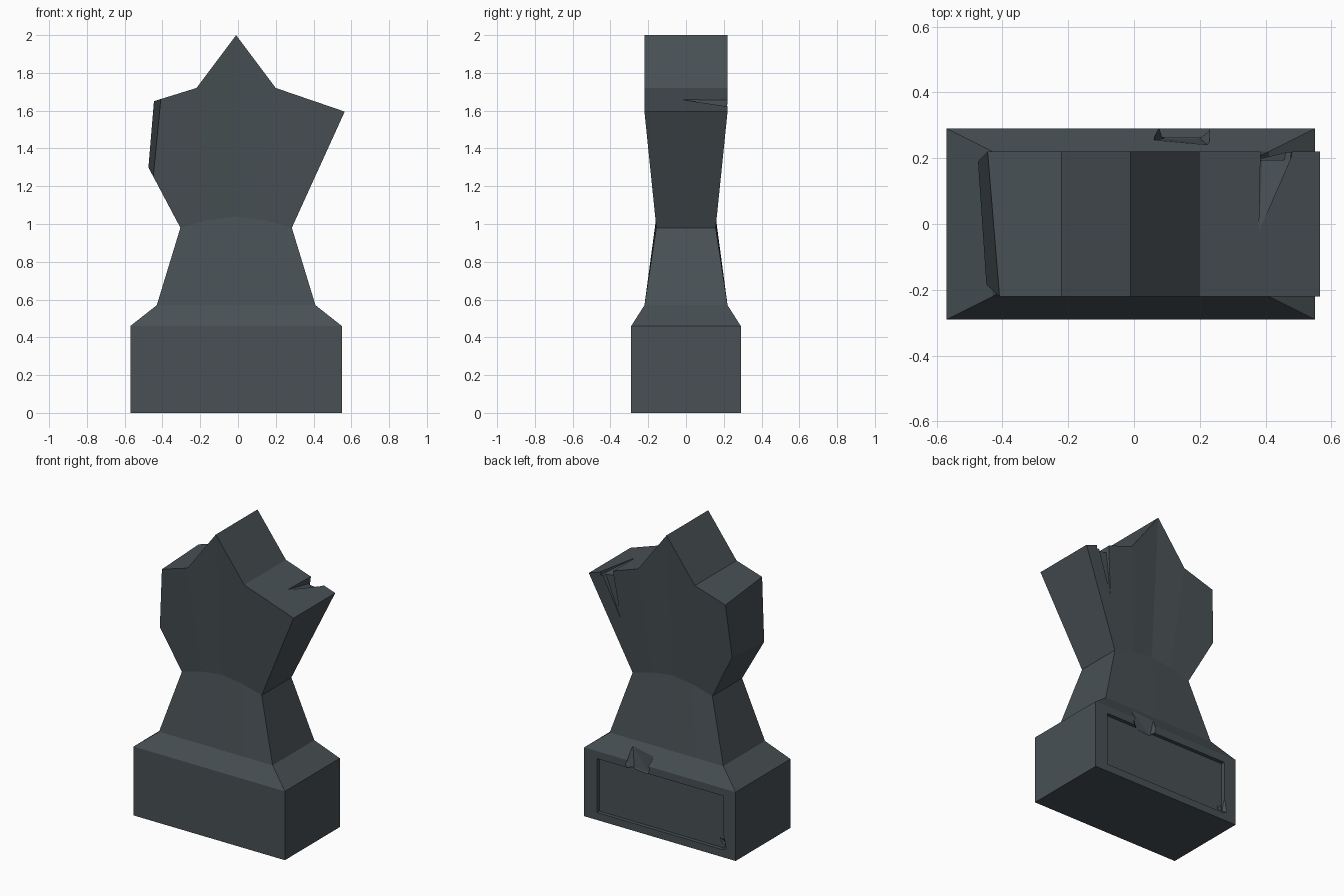
import bpy, bmesh

if "Cube" in bpy.data.objects:
    bpy.data.objects.remove(bpy.data.objects["Cube"])

stone = bpy.data.materials.new("dark_slate")
stone.diffuse_color = (0.065, 0.081, 0.089, 1)
stone.use_nodes = True
stone.node_tree.nodes["Principled BSDF"].inputs["Base Color"].default_value = stone.diffuse_color


def make_object(name, bm):
    bmesh.ops.recalc_face_normals(bm, faces=bm.faces)
    me = bpy.data.meshes.new(name)
    bm.to_mesh(me)
    bm.free()
    me.materials.append(stone)
    ob = bpy.data.objects.new(name, me)
    bpy.context.collection.objects.link(ob)
    return ob


def hull(name, pts):
    bm = bmesh.new()
    for p in pts:
        bm.verts.new(p)
    bmesh.ops.convex_hull(bm, input=bm.verts)
    return make_object(name, bm)


def carve(target, cutter):
    cutter.hide_render = True
    mod = target.modifiers.new("carve", 'BOOLEAN')
    mod.operation = 'DIFFERENCE'
    mod.solver = 'EXACT'
    mod.object = cutter
    bpy.context.view_layer.objects.active = target
    bpy.ops.object.modifier_apply(modifier=mod.name)
    bpy.data.objects.remove(cutter)


# Stone body: rows of five columns (x, z) with a half depth for each row
def even(x0, x1, z):
    return [(x0 + (x1 - x0) * i / 4, z) for i in range(5)]


rows = [
    (0.29, even(-0.57, 0.55, 0)),
    (0.29, even(-0.57, 0.55, 0.46)),
    (0.22, even(-0.43, 0.41, 0.57)),
    (0.157, [(-0.305, 0.98), (-0.16, 1.02), (-0.01, 1.04), (0.14, 1.02), (0.285, 0.98)]),
    (0.22, [(-0.63, 1.593), (-0.22, 1.72), (-0.01, 2.0), (0.20, 1.72), (0.565, 1.595)]),
]
bm = bmesh.new()
front, back = [[[bm.verts.new((x, s * d, z)) for x, z in r] for d, r in rows] for s in (-1, 1)]
for g in (front, back):
    for r in range(4):
        for c in range(4):
            bm.faces.new((g[r][c], g[r][c + 1], g[r + 1][c + 1], g[r + 1][c]))
for r in (0, 4):                      # bottom and top
    for c in range(4):
        bm.faces.new((front[r][c], front[r][c + 1], back[r][c + 1], back[r][c]))
for c in (0, 4):                      # left and right sides
    for r in range(4):
        bm.faces.new((front[r][c], front[r + 1][c], back[r + 1][c], back[r][c]))
bmesh.ops.dissolve_limit(bm, angle_limit=0.001, verts=bm.verts, edges=bm.edges)
body = make_object("stone_marker", bm)

# Broken left arm tip
tip = [(-0.445 + 0.09 * (z - 1.65) - 0.08 * (y - 0.22) - out, y, z)
       for z in (1.2, 1.8) for y in (-0.4, 0.4) for out in (0, 0.5)]
carve(body, hull("tip_cutter", tip))

# Crack in the right arm: shallow ramp on top and a tapering groove on the back
carve(body, hull("ramp_cutter", [
    (0.38, -0.02, 1.659), (0.38, -0.02, 1.70), (0.385, 0.24, 1.70), (0.49, 0.24, 1.70),
    (0.39, 0.195, 1.615), (0.475, 0.195, 1.605), (0.385, 0.24, 1.61), (0.48, 0.24, 1.60)]))
carve(body, hull("groove_cutter", [
    (0.385, 0.25, 1.67), (0.485, 0.25, 1.64), (0.39, 0.195, 1.66),
    (0.47, 0.195, 1.64), (0.35, 0.19, 1.34), (0.35, 0.25, 1.33)]))

# Recessed panel on the back of the base
carve(body, hull("panel_cutter", [(x, y, z) for x in (-0.48, 0.455)
                                  for y in (0.265, 0.4) for z in (0.05, 0.41)]))

# Chips across the panel's top edge and lower corner
carve(body, hull("top_chip_cutter", [
    (0.06, 0.255, 0.52), (0.225, 0.24, 0.545), (0.25, 0.30, 0.41), (0.12, 0.30, 0.35),
    (0.07, 0.30, 0.42), (0.09, 0.26, 0.40), (0.20, 0.26, 0.41), (0.15, 0.32, 0.55)]))
carve(body, hull("corner_chip_cutter", [
    (-0.51, 0.30, 0.05), (-0.49, 0.30, 0.16), (-0.39, 0.30, 0.17),
    (-0.42, 0.30, 0.06), (-0.46, 0.25, 0.09)]))
